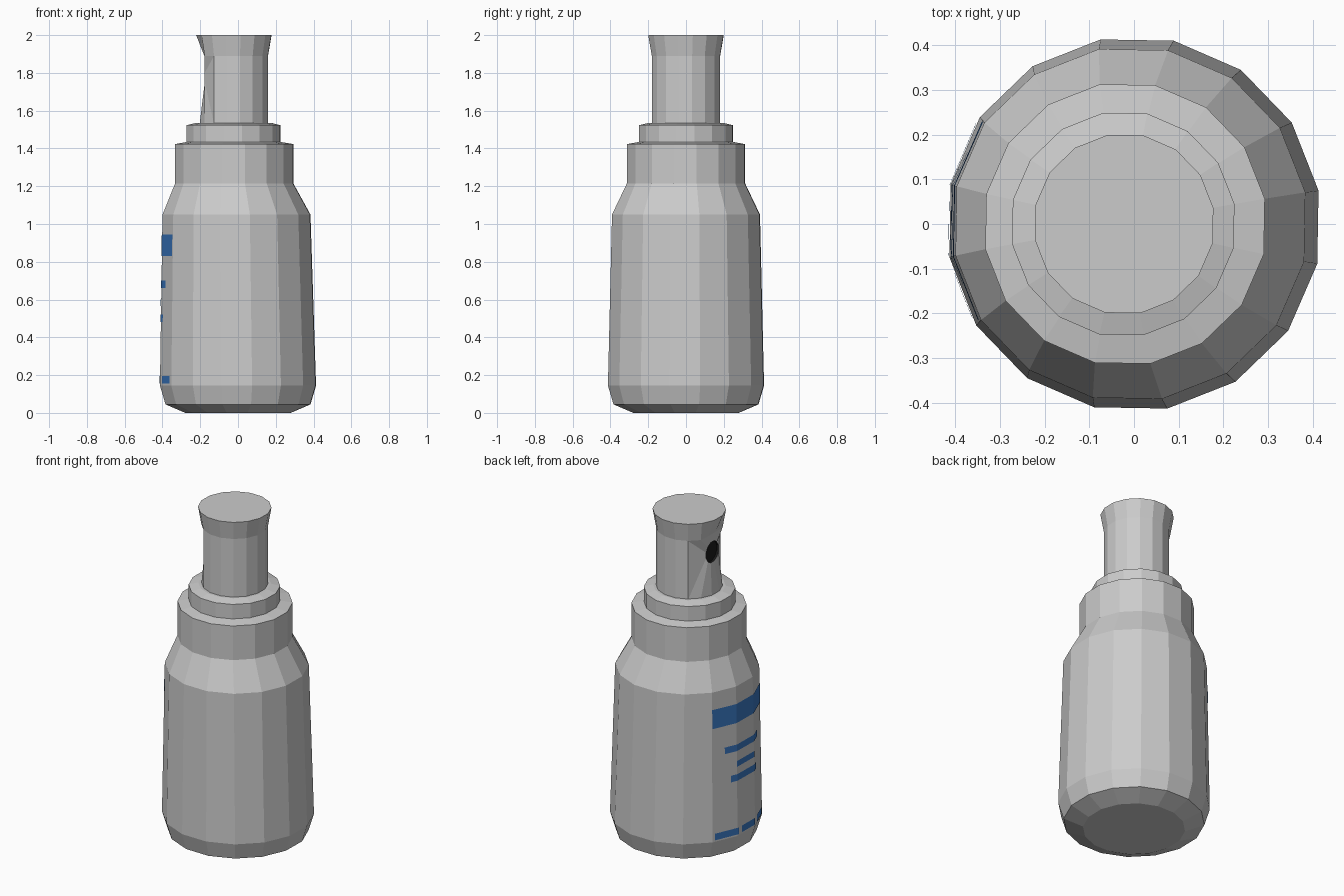
import bpy, bmesh
from math import cos, sin, radians

if "Cube" in bpy.data.objects:
    bpy.data.objects.remove(bpy.data.objects["Cube"])

SIDES = 16
TURN = 10.25


def material(name, colour):
    m = bpy.data.materials.new(name)
    m.diffuse_color = colour
    m.use_nodes = True
    m.node_tree.nodes["Principled BSDF"].inputs["Base Color"].default_value = m.diffuse_color
    return m


blue = material("blue_print", (0.04, 0.18, 0.52, 1))
black = material("black_hole", (0.01, 0.01, 0.01, 1))


def finish(bm, name, mats=()):
    me = bpy.data.meshes.new(name)
    bm.to_mesh(me)
    bm.free()
    for m in mats:
        me.materials.append(m)
    ob = bpy.data.objects.new(name, me)
    bpy.context.collection.objects.link(ob)
    return ob


def ring_point(z, r, cx, k):
    a = radians(TURN + k * 360 / SIDES)
    return (cx + r * cos(a), r * sin(a), z)


def lathe(profile, skip=lambda i, k: False):
    """Stack 16-sided rings (z, radius, centre x) and cap both ends."""
    bm = bmesh.new()
    rings = [[bm.verts.new(ring_point(*p, k)) for k in range(SIDES)] for p in profile]
    for i, (lo, hi) in enumerate(zip(rings, rings[1:])):
        for k in range(SIDES):
            n = (k + 1) % SIDES
            if not skip(i, k):
                bm.faces.new((lo[k], lo[n], hi[n], hi[k]))
    bm.faces.new(rings[0][::-1])
    bm.faces.new(rings[-1])
    return bm, rings


# bottle with shoulder and neck cap
bm, _ = lathe([(0, 0.283, 0), (0.045, 0.39, 0), (0.145, 0.42, 0),
               (1.05, 0.398, -0.008), (1.215, 0.318, -0.02),
               (1.423, 0.318, -0.02), (1.435, 0.25, -0.022)])
finish(bm, "bottle")

# collar under the pump
bm, _ = lathe([(1.43, 0.253, -0.024), (1.523, 0.253, -0.024), (1.536, 0.2, -0.023)])
finish(bm, "collar")

# spray head: five left columns are opened and refilled around the nozzle hole
bm, rings = lathe([(1.53, 0.184, -0.022), (1.89, 0.184, -0.022), (2.0, 0.203, -0.022)],
                  skip=lambda i, k: i == 0 and 5 <= k <= 9)
for v in rings[1]:
    v.co.x = max(v.co.x, -0.178)
border = rings[0][5:11] + rings[1][5:11][::-1]
hole, inner = [], []
for j in range(12):
    a = radians(-165 + 30 * j)
    y, z = -0.062 * cos(a), 1.78 + 0.064 * sin(a)
    hole.append(bm.verts.new((-0.178, y, z)))
    inner.append(bm.verts.new((-0.165, y, z)))
for j in range(12):
    n = (j + 1) % 12
    bm.faces.new((border[j], border[n], hole[n], hole[j]))
    bm.faces.new((hole[j], hole[n], inner[n], inner[j])).material_index = 1
bm.faces.new(inner).material_index = 1
# flip y order of the hole to match the border, which runs from +y to -y
for j in range(12):
    for v in (hole[j], inner[j]):
        v.co.y = -v.co.y if (v.co.y > 0) != (border[j].co.y > 0) else v.co.y
bmesh.ops.recalc_face_normals(bm, faces=bm.faces)
grey = material("grey", (0.8, 0.8, 0.8, 1))
finish(bm, "spray_head", (grey, black))


# printed stripes that follow the left facets of the bottle
def wall(y, z):
    t = (z - 0.145) / (1.05 - 0.145)
    r, cx = 0.42 - 0.022 * t, -0.008 * t
    pts = [ring_point(z, r, cx, k) for k in (5, 6, 7, 8, 9, 10)]
    for p, q in zip(pts, pts[1:]):
        if q[1] <= y <= p[1]:
            f = (p[1] - y) / (p[1] - q[1])
            return (p[0] + f * (q[0] - p[0]) - 0.003, y, z)


def stripe(name, y0, y1, z0, z1):
    bm = bmesh.new()
    corners = [ring_point(0, 0.41, 0, k)[1] for k in (6, 7, 8, 9)]
    ys = [y0] + [y for y in corners if y1 < y < y0] + [y1]
    cols = [(bm.verts.new(wall(y, z0)), bm.verts.new(wall(y, z1))) for y in ys]
    for a, b in zip(cols, cols[1:]):
        bm.faces.new((a[0], b[0], b[1], a[1]))
    bmesh.ops.recalc_face_normals(bm, faces=bm.faces)
    for f in bm.faces:
        f.normal_update()
        if f.normal.x > 0:
            f.normal_flip()
    finish(bm, name, (blue,))


for name, *box in [("header_band", 0.23, -0.215, 0.83, 0.945),
                   ("stripe_upper", 0.16, -0.135, 0.66, 0.70),
                   ("stripe_middle", 0.09, -0.078, 0.565, 0.60),
                   ("stripe_lower", 0.125, -0.105, 0.48, 0.52),
                   ("foot_dash_a", 0.225, 0.08, 0.155, 0.195),
                   ("foot_dash_b", 0.05, -0.07, 0.155, 0.195),
                   ("foot_dash_c", -0.11, -0.21, 0.155, 0.195)]:
    stripe(name, *box)
